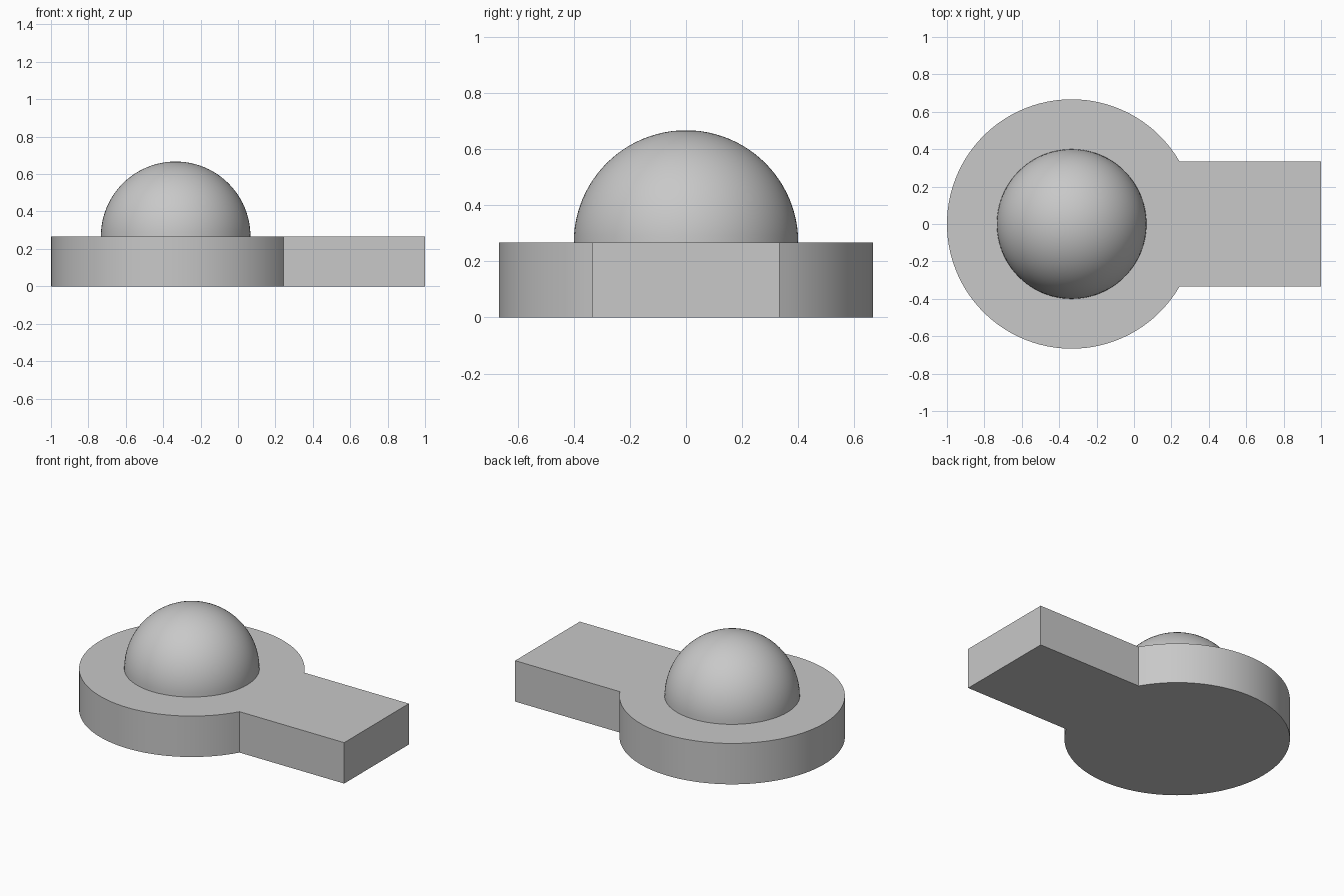
import bpy
import bmesh
from math import cos, sin, pi
from mathutils import Vector

CENTRE_X = -1 / 3      # axis of disc and dome
DISC_R = 2 / 3
DOME_R = 0.4
THICK = 0.267
TAB_HALF = 1 / 3
ARC_STEPS = 96

cube = bpy.data.objects.get("Cube")
if cube:
    bpy.data.objects.remove(cube, do_unlink=True)

grey = bpy.data.materials.new("plain grey")
grey.use_nodes = True
colour = (0.58, 0.58, 0.58, 1)
grey.diffuse_color = colour
grey.node_tree.nodes["Principled BSDF"].inputs["Base Color"].default_value = colour


def finish(bm, name):
    """Turn a bmesh into a grey object, smooth with sharp corners kept."""
    bmesh.ops.recalc_face_normals(bm, faces=bm.faces)
    mesh = bpy.data.meshes.new(name)
    bm.to_mesh(mesh)
    bm.free()
    mesh.materials.append(grey)
    obj = bpy.data.objects.new(name, mesh)
    bpy.context.collection.objects.link(obj)
    bpy.ops.object.select_all(action='DESELECT')
    obj.select_set(True)
    bpy.context.view_layer.objects.active = obj
    bpy.ops.object.shade_smooth_by_angle(angle=pi / 6)
    return obj


# Base plate: round disc running into a rectangular tab, one extruded outline
bm = bmesh.new()
start = pi / 6         # where the tab's sides meet the disc
outline = []
for i in range(ARC_STEPS + 1):
    a = start + (2 * pi - 2 * start) * i / ARC_STEPS
    outline.append((CENTRE_X + DISC_R * cos(a), DISC_R * sin(a), 0))
outline += [(1, -TAB_HALF, 0), (1, TAB_HALF, 0)]
bottom = bm.faces.new([bm.verts.new(p) for p in outline])
extruded = bmesh.ops.extrude_face_region(bm, geom=[bottom], use_keep_orig=True)
top_verts = [g for g in extruded["geom"] if isinstance(g, bmesh.types.BMVert)]
bmesh.ops.translate(bm, verts=top_verts, vec=Vector((0, 0, THICK)))
finish(bm, "base_plate")

# Dome: upper half of a sphere resting on the disc
bm = bmesh.new()
bmesh.ops.create_uvsphere(bm, u_segments=96, v_segments=48, radius=DOME_R)
bmesh.ops.delete(bm, geom=[v for v in bm.verts if v.co.z < -0.001], context='VERTS')
bmesh.ops.translate(bm, verts=bm.verts, vec=Vector((CENTRE_X, 0, THICK)))
finish(bm, "dome")
